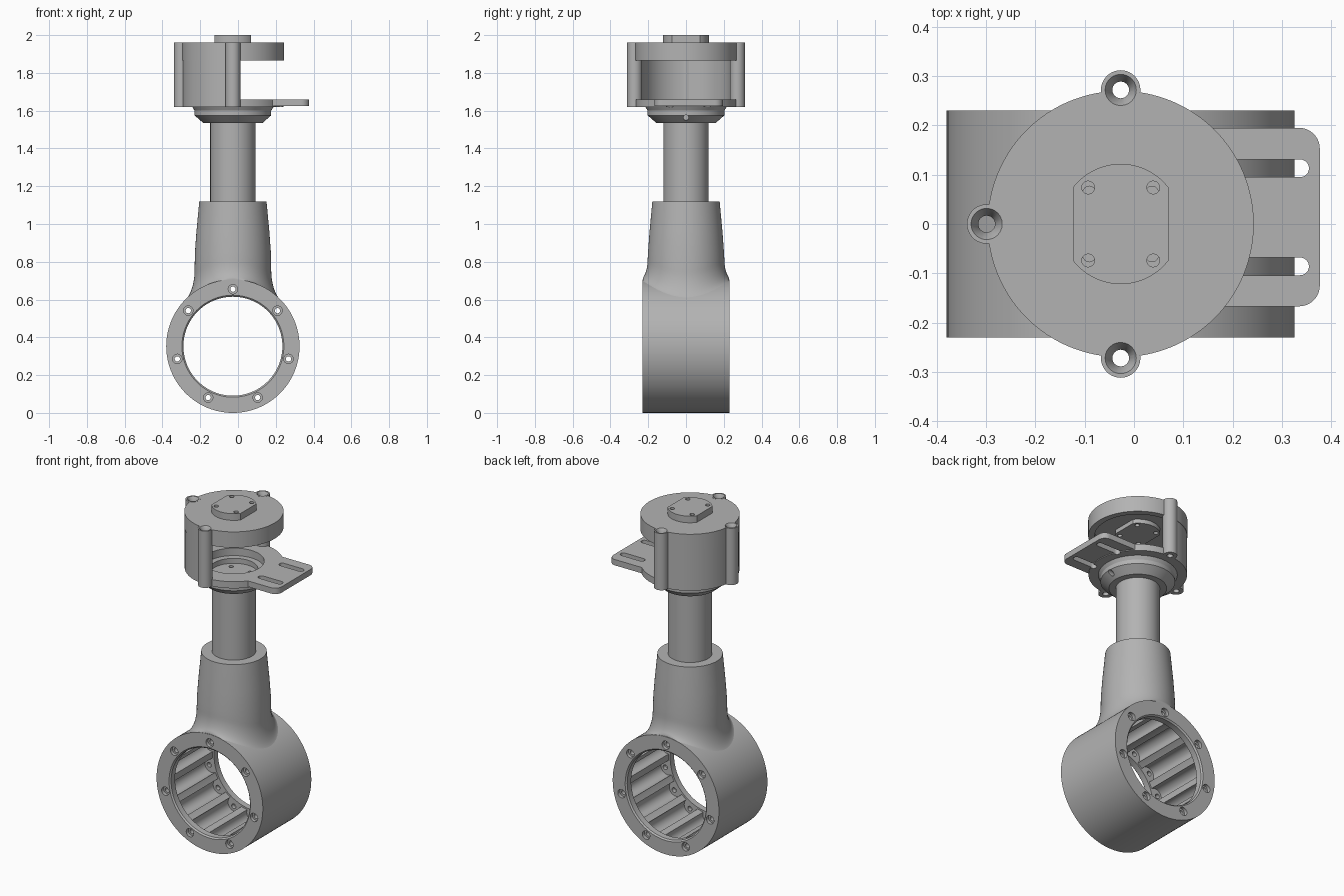
import bpy, bmesh, math
from math import sin, cos, pi
from mathutils import Matrix, Vector

cube = bpy.data.objects.get("Cube")
if cube:
    bpy.data.objects.remove(cube)

AX = -0.027            # x of the main axis
RING_Z, RING_R = 0.353, 0.353

metal = bpy.data.materials.new("plain grey metal")
metal.use_nodes = True
GREY = (0.45, 0.45, 0.45, 1)
metal.diffuse_color = GREY
metal.node_tree.nodes["Principled BSDF"].inputs["Base Color"].default_value = GREY


def make(name, bm):
    bmesh.ops.recalc_face_normals(bm, faces=bm.faces)
    mesh = bpy.data.meshes.new(name)
    bm.to_mesh(mesh)
    bm.free()
    mesh.materials.append(metal)
    ob = bpy.data.objects.new(name, mesh)
    bpy.context.collection.objects.link(ob)
    return ob


def skin(bm, rows, closed=False):
    """Join rows of points, each a closed loop, with quads."""
    loops = [[bm.verts.new(p) for p in row] for row in rows]
    pairs = list(zip(loops, loops[1:]))
    if closed:
        pairs.append((loops[-1], loops[0]))
    for a, b in pairs:
        for i in range(len(a)):
            j = (i + 1) % len(a)
            bm.faces.new((a[i], a[j], b[j], b[i]))
    return loops


def lathe(name, profile, closed=False, n=96, along_y=False):
    """Spin (radius, height) points; open profiles get end caps."""
    bm = bmesh.new()
    rows = [[(r * cos(2 * pi * i / n), r * sin(2 * pi * i / n), h) for i in range(n)]
            for r, h in profile]
    loops = skin(bm, rows, closed)
    if not closed:
        bm.faces.new(loops[0])
        bm.faces.new(loops[-1])
    turn = Matrix.Rotation(pi / 2, 4, 'X') if along_y else Matrix()
    base = Vector((AX, 0, RING_Z if along_y else 0))
    bm.transform(Matrix.Translation(base) @ turn)
    return make(name, bm)


def prism(name, outline, z0, z1):
    bm = bmesh.new()
    loops = skin(bm, [[(x, y, z) for x, y in outline] for z in (z0, z1)])
    for loop in loops:
        bm.faces.new(loop)
    return make(name, bm)


def arc(cx, cy, r, a0, a1, n=32):
    return [(cx + r * cos(a0 + (a1 - a0) * i / n), cy + r * sin(a0 + (a1 - a0) * i / n))
            for i in range(n + 1)]


def rod(bm, start, end, r, r2=None, n=24):
    a, b = Vector(start), Vector(end)
    turn = (b - a).to_track_quat('Z', 'Y').to_matrix().to_4x4()
    bmesh.ops.create_cone(bm, cap_ends=True, segments=n, radius1=r, depth=(b - a).length,
                          radius2=r if r2 is None else r2,
                          matrix=Matrix.Translation((a + b) / 2) @ turn)


def combine(target, tool, operation='DIFFERENCE'):
    tool.hide_render = True
    mod = target.modifiers.new("combine", 'BOOLEAN')
    mod.operation, mod.object, mod.solver = operation, tool, 'EXACT'
    mod.use_self = True
    bpy.context.view_layer.objects.active = target
    bpy.ops.object.modifier_apply(modifier=mod.name)
    bpy.data.objects.remove(tool)


# Bearing ring with inner lips at both ends
lip, bore, half, inner = 0.262, 0.272, 0.23, 0.185
ring = lathe("bearing_ring", [(RING_R, -half), (RING_R, half), (lip + 0.008, half),
                              (lip, half - 0.008), (lip, inner), (bore, inner),
                              (bore, -inner), (lip, -inner), (lip, 8e-3 - half),
                              (lip + 0.008, -half)], closed=True, along_y=True)


def ring_point(k, r, y):
    a = pi / 2 + k * pi / 7
    return (AX + r * cos(a), y, RING_Z + r * sin(a))


# Scalloped grooves, then screw holes with counterbores
grooves, holes, sinks = bmesh.new(), bmesh.new(), bmesh.new()
for k in range(14):
    rod(grooves, ring_point(k, 0.285, -inner), ring_point(k, 0.285, inner), 0.045)
    reach = 0.25 if k % 2 == 0 else 0.21
    rod(holes, ring_point(k, 0.302, -reach), ring_point(k, 0.302, reach), 0.014)
    if k % 2 == 0:
        for s in (-1, 1):
            rod(sinks, ring_point(k, 0.302, s * 0.21), ring_point(k, 0.302, s * 0.25), 0.025)
for bm in (grooves, holes, sinks):
    combine(ring, make("cutter", bm))

# Tapered neck flowing into the ring
N = 96


def neck_row(r, height):
    row = []
    for i in range(N):
        x, y = r * cos(2 * pi * i / N), r * sin(2 * pi * i / N)
        row.append((AX + x, max(-0.228, min(0.228, y)), height(x)))
    return row


def on_ring(lift):
    return lambda x: RING_Z + math.sqrt(RING_R ** 2 - x * x) + lift


rows = [neck_row(0.12, lambda x: 1.12), neck_row(0.178, lambda x: 1.12),
        neck_row(0.193, lambda x: 0.96), neck_row(0.201, lambda x: 0.85)]
for i in range(11):
    t = i / 10 * pi / 2
    rows.append(neck_row(0.203 + 0.045 * (1 - cos(t)), on_ring(0.11 * (1 - sin(t)) - 0.002)))
bm = bmesh.new()
skin(bm, rows)
make("neck", bm)

# Shaft
lathe("shaft", [(0.12, 1.0), (0.12, 1.56)])

# Collar and base plate, hollow from above
base = lathe("collar_and_base_plate", [
    (0.11, 1.535), (0.157, 1.535), (0.203, 1.575), (0.203, 1.6), (0.215, 1.62),
    (0.268, 1.62), (0.268, 1.66), (0.165, 1.66), (0.165, 1.615),
    (0.13, 1.615), (0.13, 1.585)])

# Mounting tab with rounded corners and two slots
tab = prism("tab", [(0.145, -0.167)] + arc(0.335, -0.125, 0.042, -pi / 2, 0, 10)
            + arc(0.335, 0.153, 0.042, 0, pi / 2, 10) + [(0.145, 0.195)], 1.625, 1.66)
combine(base, tab, 'UNION')
for y in (-0.086, 0.113):
    combine(base, prism("cutter", arc(0.215, y, 0.018, pi / 2, 3 * pi / 2, 12)
                        + arc(0.337, y, 0.018, -pi / 2, pi / 2, 12), 1.55, 1.7))
# Set screw hole and floor holes
bm = bmesh.new()
rod(bm, (AX + 0.15, 0, 1.563), (AX + 0.3, 0, 1.563), 0.014)
for a in range(4):
    ang = pi / 4 + a * pi / 2
    x, y = AX + 0.09 * cos(ang), 0.09 * sin(ang)
    rod(bm, (x, y, 1.57), (x, y, 1.6), 0.013)
combine(base, make("cutter", bm))

# Half-round housing wall
wall = prism("housing_wall", arc(AX, 0, 0.268, pi / 2, 3 * pi / 2, 64)
             + arc(AX, 0, 0.235, 3 * pi / 2, pi / 2, 64), 1.655, 1.87)

# Housing top, recessed underneath
top = lathe("housing_top", [(0.235, 1.865), (0.27, 1.865), (0.27, 1.96), (0.12, 1.96),
                            (0.12, 1.9), (0.235, 1.9)], closed=True, n=128)

# Flat-sided hub through the top
flat = math.acos(0.097 / 0.122)
hub = prism("hub", arc(AX, 0, 0.122, flat, pi - flat)
            + arc(AX, 0, 0.122, pi + flat, 2 * pi - flat), 1.875, 2.0)
plug = lathe("hub_core", [(0.121, 1.9), (0.121, 1.96)])
combine(hub, plug, 'UNION')
bm = bmesh.new()
for x in (-0.066, 0.066):
    for y in (-0.074, 0.074):
        rod(bm, (AX + x, y, 1.8), (AX + x, y, 2.1), 0.013)
combine(hub, make("cutter", bm))

# Three screw posts with countersunk through holes
posts = {"front_post": (AX, -0.272), "back_post": (AX, 0.272), "side_post": (AX - 0.272, 0)}
drills, sinks = bmesh.new(), bmesh.new()
for x, y in posts.values():
    rod(drills, (x, y, 1.5), (x, y, 2.1), 0.017)
    rod(sinks, (x, y, 1.935), (x, y, 1.965), 0.017, 0.034)
drill, sink = make("drill", drills), make("sink", sinks)
for name, (x, y) in posts.items():
    bm = bmesh.new()
    rod(bm, (x, y, 1.62), (x, y, 1.961), 0.04, n=40)
    make(name, bm)
for name in list(posts) + ["housing_wall", "housing_top", "collar_and_base_plate"]:
    for tool in (drill, sink):
        combine(bpy.data.objects[name], tool.copy())
bpy.data.objects.remove(drill)
bpy.data.objects.remove(sink)

# Smooth curved faces, keep edges sharp
for ob in list(bpy.context.collection.objects):
    if ob.type == 'MESH' and metal.name in ob.data.materials:
        bpy.ops.object.select_all(action='DESELECT')
        ob.select_set(True)
        bpy.context.view_layer.objects.active = ob
        bpy.ops.object.shade_smooth_by_angle(angle=math.radians(30))
